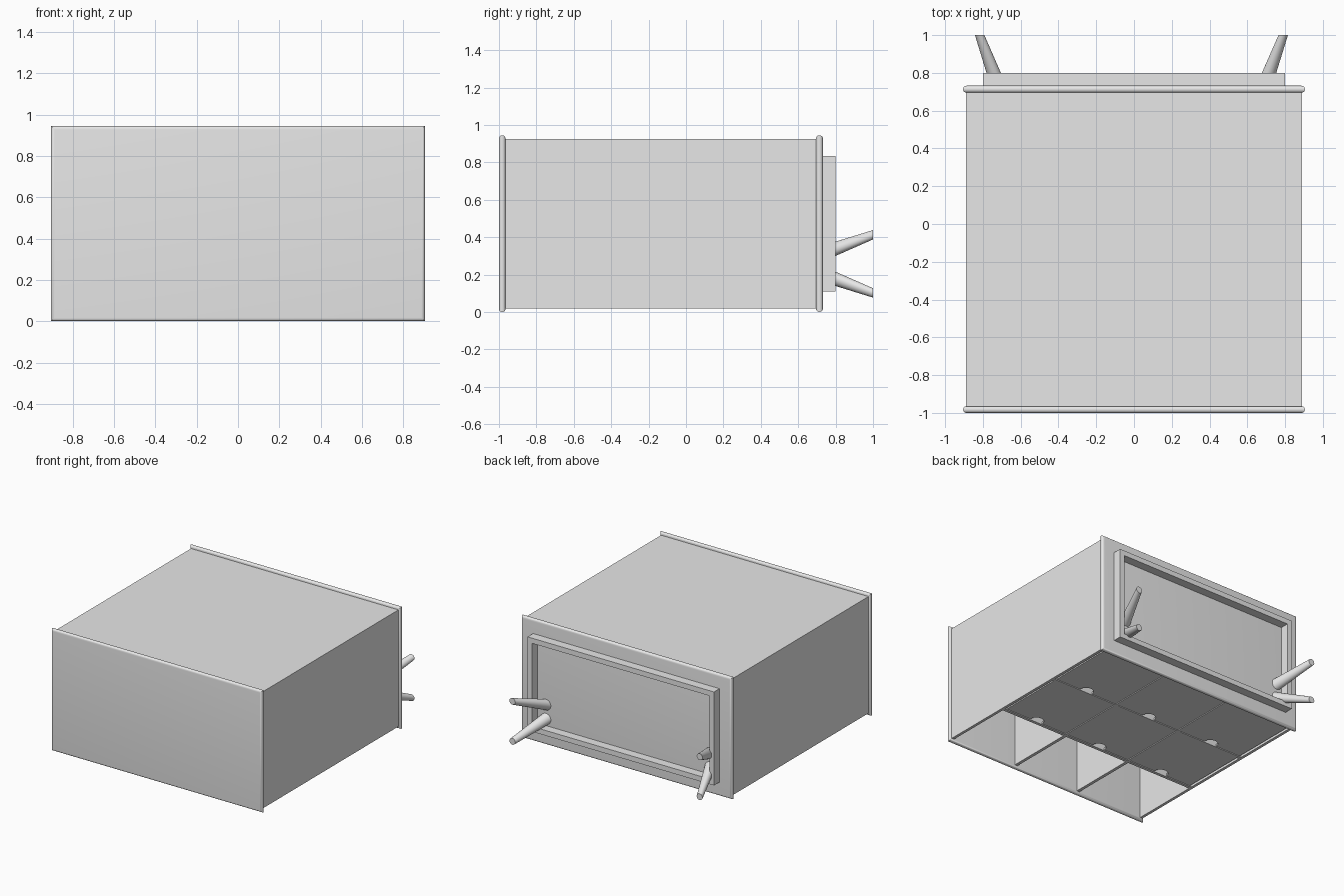
import bpy
import bmesh
from math import sin, cos, pi, radians

cube = bpy.data.objects.get("Cube")
if cube:
    bpy.data.objects.remove(cube, do_unlink=True)

grey = bpy.data.materials.new("plain_grey")
grey.use_nodes = True
grey.diffuse_color = (0.8, 0.8, 0.8, 1)
grey.node_tree.nodes["Principled BSDF"].inputs["Base Color"].default_value = (0.8, 0.8, 0.8, 1)


def finish(bm, name, smooth=False):
    bmesh.ops.recalc_face_normals(bm, faces=bm.faces)
    mesh = bpy.data.meshes.new(name)
    bm.to_mesh(mesh)
    bm.free()
    mesh.materials.append(grey)
    obj = bpy.data.objects.new(name, mesh)
    bpy.context.collection.objects.link(obj)
    if smooth:
        bpy.ops.object.select_all(action='DESELECT')
        obj.select_set(True)
        bpy.context.view_layer.objects.active = obj
        bpy.ops.object.shade_smooth_by_angle(angle=radians(35))
    return obj


def box(name, x, y, z):
    """Box from (low, high) pairs."""
    bm = bmesh.new()
    bmesh.ops.create_cube(bm, size=1)
    for v in bm.verts:
        v.co = [r[0] if c < 0 else r[1] for c, r in zip(v.co, (x, y, z))]
    return finish(bm, name)


def loft(name, rings, smooth=True):
    """Skin a list of equal-length point rings and cap both ends."""
    bm = bmesh.new()
    loops = [[bm.verts.new(p) for p in ring] for ring in rings]
    n = len(loops[0])
    for a, b in zip(loops, loops[1:]):
        for i in range(n):
            j = (i + 1) % n
            bm.faces.new((a[i], a[j], b[j], b[i]))
    bm.faces.new(loops[0])
    bm.faces.new(loops[-1])
    return finish(bm, name, smooth)


def rect(w, z0, z1, y):
    return [(-w, y, z0), (w, y, z0), (w, y, z1), (-w, y, z1)]


WIDTH, HEIGHT = 0.905, 0.945
FRONT, BACK = -0.965, 0.695      # inner faces of the end plates
SIDE, FLOOR, ROOF = 0.89, 0.02, 0.925
WALL = 0.022


# End plates with half-round rims
def end_plate(name, y0, y1):
    r = (y1 - y0) / 2
    rings = []
    for i in range(13):
        t = pi * i / 12
        inset = r * (1 - sin(t))
        rings.append(rect(WIDTH - inset, inset, HEIGHT - inset, y0 + r - r * cos(t)))
    loft(name, rings)


end_plate("front_plate", -1.0, FRONT)
end_plate("back_plate", BACK, 0.732)

# Hollow body, open underneath
body_y = (FRONT - 0.01, BACK + 0.01)
box("roof", (-SIDE, SIDE), body_y, (ROOF - WALL, ROOF))
for s, side in ((1, "left"), (-1, "right")):
    box(side + "_wall", sorted((s * SIDE, s * (SIDE - WALL))), body_y, (FLOOR, ROOF - WALL))

# Dividers making three by three compartments
inner = SIDE - WALL
cell_x = 2 * inner / 3
cell_y = (BACK - FRONT) / 3
half = 0.012
for i in (1, 2):
    x = -inner + i * cell_x
    box(f"long_divider_{i}", (x - half, x + half), body_y, (FLOOR, ROOF - WALL))
    y = FRONT + i * cell_y
    box(f"cross_divider_{i}", (-inner, inner), (y - half, y + half), (FLOOR, ROOF - WALL))


# Compartment covers with a finger notch; the front row stays open
def cover(name, cx, y0, y1):
    w = cell_x / 2 - half - 0.003
    r = 0.055
    outline = [(cx - w, y0)]
    outline += [(cx - r * cos(pi * k / 16), y0 + r * sin(pi * k / 16)) for k in range(17)]
    outline += [(cx + w, y0), (cx + w, y1), (cx - w, y1)]
    loft(name, [[(x, y, z) for x, y in outline] for z in (0.024, 0.04)], False)


for row in (1, 2):
    y0 = FRONT + row * cell_y + half + 0.003
    for col in range(3):
        cover(f"cover_{row}_{col + 1}", (col - 1) * cell_x, y0, y0 + cell_y - 2 * half - 0.003)

# Raised frame on the back
frame_y, rim = (0.72, 0.8), 0.04
fx, fz0, fz1 = 0.8, 0.11, 0.835
bm = bmesh.new()
rings = [rect(fx, fz0, fz1, frame_y[0]), rect(fx, fz0, fz1, frame_y[1]),
         rect(fx - rim, fz0 + rim, fz1 - rim, frame_y[1]),
         rect(fx - rim, fz0 + rim, fz1 - rim, frame_y[0])]
loops = [[bm.verts.new(p) for p in ring] for ring in rings]
for a, b in zip(loops, loops[1:] + loops[:1]):
    for i in range(4):
        j = (i + 1) % 4
        bm.faces.new((a[i], a[j], b[j], b[i]))
finish(bm, "back_frame")


# Splayed tapering pegs, cut flat at both ends
def circle(x, y, z, r):
    return [(x + r * cos(2 * pi * k / 32), y, z + r * sin(2 * pi * k / 32)) for k in range(32)]


for side, base_x, tip_x in (("left", 0.687, 0.79), ("right", -0.715, -0.817)):
    for level, base_z, tip_z in (("upper", 0.31, 0.413), ("lower", 0.205, 0.102)):
        loft(f"{side}_{level}_peg", [circle(base_x, 0.725, base_z, 0.043),
                                     circle(tip_x, 1.0, tip_z, 0.025)])
